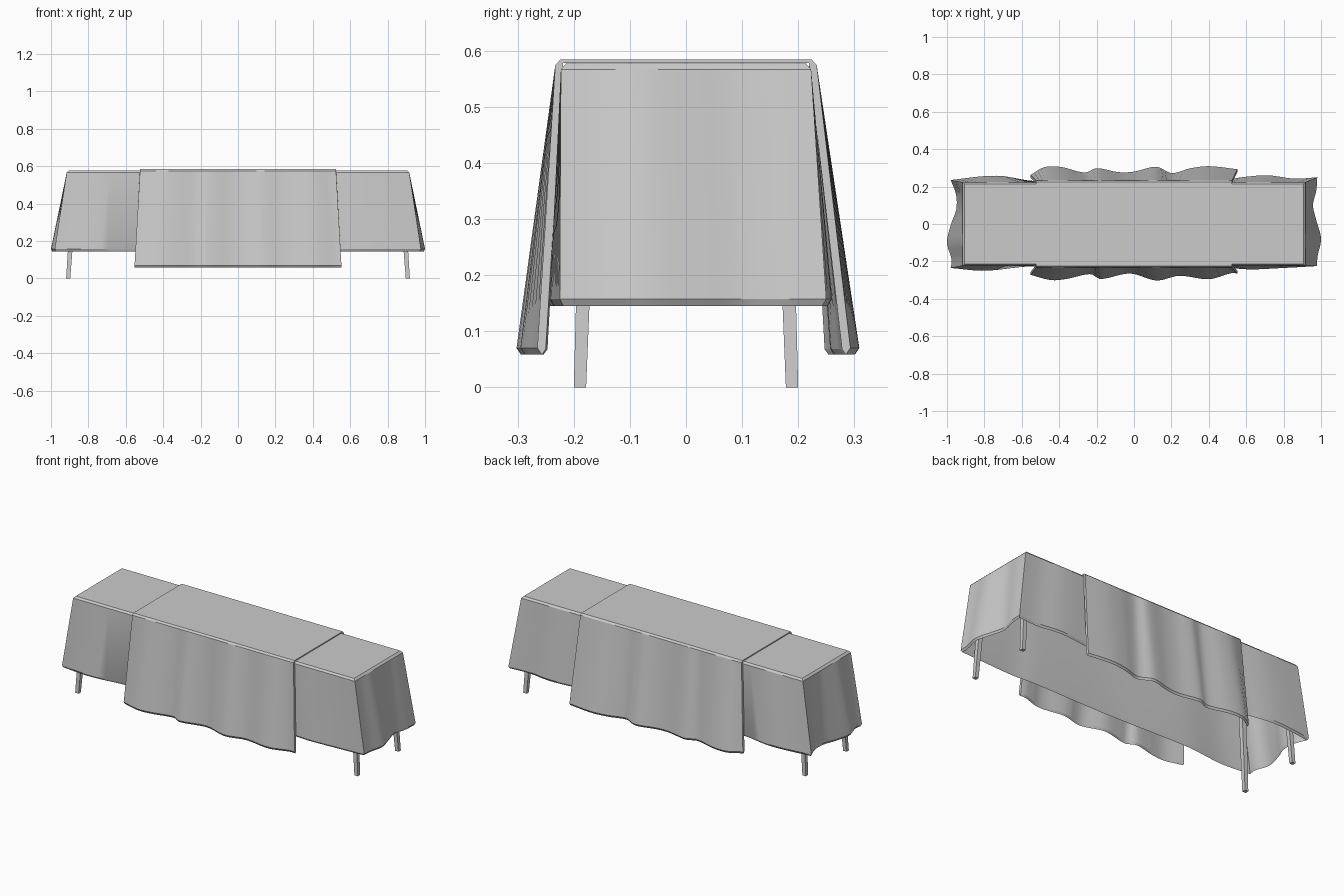
import bpy, bmesh
from mathutils import Vector

if "Cube" in bpy.data.objects:
    bpy.data.objects.remove(bpy.data.objects["Cube"])


def curve(pts, u):
    # smooth curve through (position, offset) points
    for i in range(len(pts) - 1):
        (a, p1), (b, p2) = pts[i], pts[i + 1]
        if u <= b or i == len(pts) - 2:
            a0, p0 = pts[max(i - 1, 0)]
            b3, p3 = pts[min(i + 2, len(pts) - 1)]
            t = (u - a) / (b - a)
            m1 = (p2 - p0) / (b - a0) * (b - a)
            m2 = (p3 - p1) / (b3 - a) * (b - a)
            return ((2*t**3 - 3*t*t + 1) * p1 + (t**3 - 2*t*t + t) * m1
                    + (3*t*t - 2*t**3) * p2 + (t**3 - t*t) * m2)


def loft(name, rings, caps=True):
    # skin a list of closed rings and close both ends
    bm = bmesh.new()
    vs = [[bm.verts.new(p) for p in r] for r in rings]
    n = len(vs[0])
    for r, s in zip(vs, vs[1:]):
        for i in range(n):
            bm.faces.new((r[i], r[(i + 1) % n], s[(i + 1) % n], s[i]))
    if caps:
        bm.faces.new(vs[0])
        bm.faces.new(vs[-1])
    bmesh.ops.recalc_face_normals(bm, faces=bm.faces[:])
    me = bpy.data.meshes.new(name)
    bm.to_mesh(me)
    bm.free()
    ob = bpy.data.objects.new(name, me)
    bpy.context.collection.objects.link(ob)
    bpy.ops.object.select_all(action='DESELECT')
    bpy.context.view_layer.objects.active = ob
    ob.select_set(True)
    bpy.ops.object.shade_smooth_by_angle(angle=0.5)
    return ob


# tablecloth: wavy hem on each side, straight rectangle at the top
back = [(-.98, .235), (-.8, .256), (-.7, .256), (-.53, .23), (0, .24), (.5, .24),
        (.6, .253), (.72, .26), (.86, .242), (.98, .25)]
front = [(-.98, -.235), (-.8, -.25), (-.55, -.227), (0, -.24), (.5, -.235),
         (.62, -.243), (.8, -.235), (.98, -.225)]
right = [(-.225, .978), (-.17, .982), (-.08, 1.0), (.02, .975), (.1, .957), (.18, .975), (.25, .98)]
left = [(-.235, -.98), (-.19, -.975), (-.1, -1.0), (0, -.978), (.08, -.95), (.16, -.952), (.235, -.98)]

outline = []  # (hem x, hem y, top u, top v) with u, v in -1..1
for pts, n, rev, side in ((front, 48, 0, -1), (right, 24, 0, 1), (back, 48, 1, 1), (left, 24, 1, -1)):
    for k in range(n):
        f = k / n
        f = 1 - f if rev else f
        p = pts[0][0] + f * (pts[-1][0] - pts[0][0])
        o = curve(pts, p)
        w = 2 * f - 1
        outline.append((p, o, w, side) if n == 48 else (o, p, side, w))


def hem_ring(z, d):
    return [(x * (1 - d), y * (1 - d / .25), z) for x, y, u, v in outline]


def top_ring(z, hx, hy):
    return [(u * hx, v * hy, z) for x, y, u, v in outline]


loft("tablecloth", [top_ring(.577, .905, .214), top_ring(.566, .916, .223),
                    hem_ring(.157, 0), hem_ring(.145, .007), hem_ring(.157, .014),
                    top_ring(.56, .903, .21)])

# overlay runner: long wavy drops at front and back, open at both ends
rb = [(-.55, .262), (-.48, .303), (-.39, .305), (-.26, .275), (-.2, .298), (-.08, .277),
      (0, .28), (.12, .306), (.2, .272), (.3, .298), (.4, .309), (.55, .293)]
rf = [(-.55, .272), (-.44, .3), (-.36, .294), (-.23, .268), (-.18, .294), (-.02, .265),
      (.12, .302), (.24, .277), (.4, .295), (.52, .262), (.55, .265)]
rings = []
N = 60
for k in range(N + 1):
    u = 2 * k / N - 1
    yb, yf = curve(rb, .55 * u), curve(rf, .55 * u)

    def half(y, s):
        hx, tx = .553 * u, .524 * u
        return [Vector(q) for q in ((tx, s * .219, .578), (hx, s * (y - .015), .068),
                (hx, s * (y - .008), .058), (hx, s * y, .07),
                (tx, s * .233, .574), (tx, s * .224, .584))]
    rings.append(half(yb, 1) + half(yf, -1)[::-1])
loft("runner", rings)

# splayed tapered legs
for sx, xn in ((-1, "left"), (1, "right")):
    for sy, yn in ((-1, "front"), (1, "back")):
        def square(cx, cy, z, h):
            return [(sx * cx + i * h, sy * cy + j * h, z)
                    for i, j in ((-1, -1), (1, -1), (1, 1), (-1, 1))]
        loft(f"{yn}_{xn}_leg", [square(.908, .189, 0, .011), square(.868, .17, .565, .015)])
